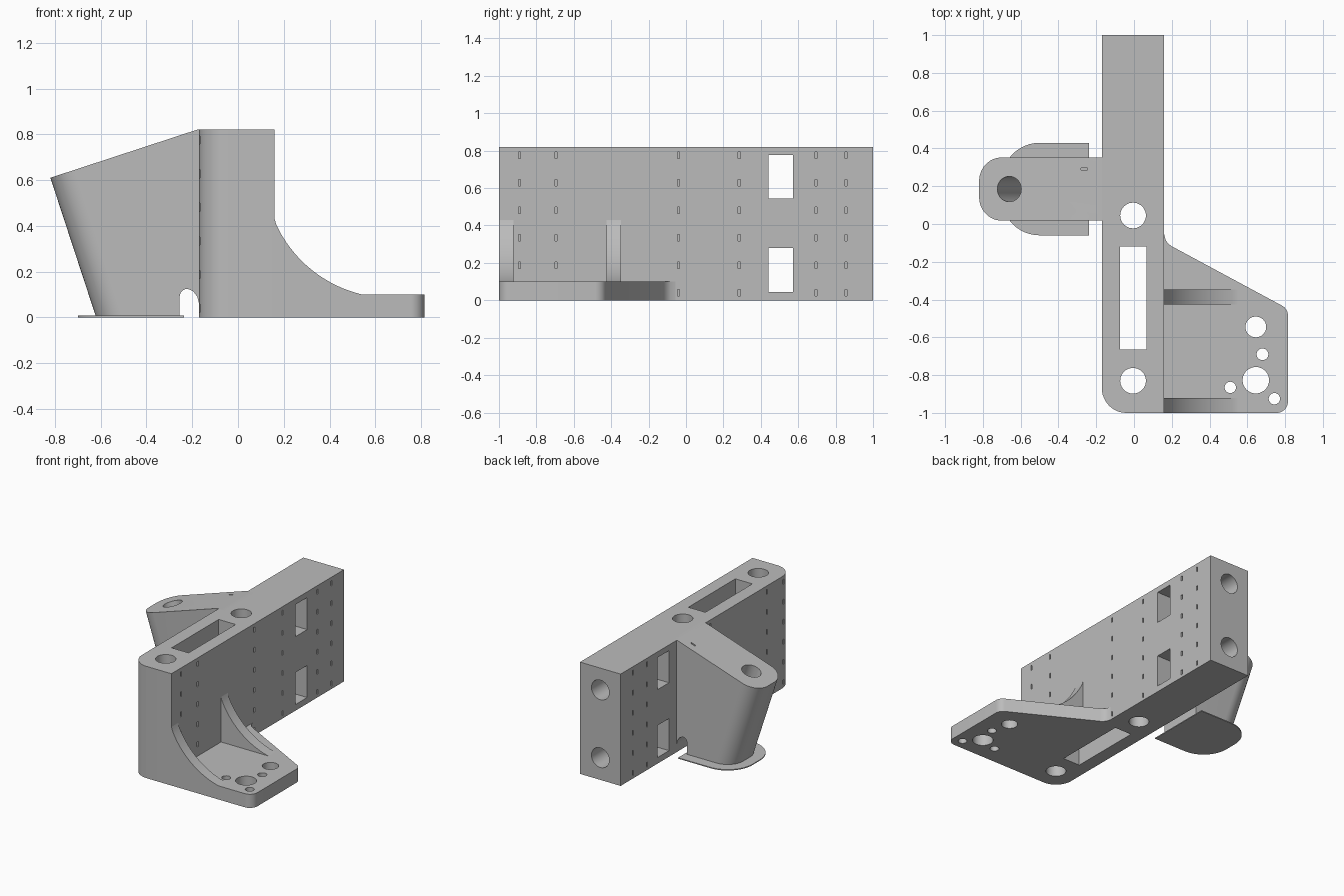
import bpy, bmesh
from math import sin, cos, pi, radians, atan2
from mathutils import Matrix

if "Cube" in bpy.data.objects:
    bpy.data.objects.remove(bpy.data.objects["Cube"])

grey = bpy.data.materials.new("matte_grey")
grey.use_nodes = True
COLOUR = (0.5, 0.5, 0.5, 1)
grey.diffuse_color = COLOUR
grey.node_tree.nodes["Principled BSDF"].inputs["Base Color"].default_value = COLOUR

# Ways to place a flat profile (u, v) extruded along w
PLACE = {"z": lambda u, v, w: (u, v, w),
         "y": lambda u, v, w: (u, w, v),
         "x": lambda u, v, w: (w, u, v)}


def arc(cx, cy, r, start, end, n=12):
    step = radians(end - start) / n
    return [(cx + r * cos(radians(start) + i * step),
             cy + r * sin(radians(start) + i * step)) for i in range(n + 1)]


def circle(cx, cy, r):
    return arc(cx, cy, r, 0, 360, 40)[:-1]


def rect(u0, u1, v0, v1):
    return [(u0, v0), (u1, v0), (u1, v1), (u0, v1)]


def solid(name, prisms, matrix=None):
    """One object from a list of (profile, low, high, axis) prisms."""
    bm = bmesh.new()
    for profile, lo, hi, axis in prisms:
        ends = [[bm.verts.new(PLACE[axis](u, v, w)) for u, v in profile] for w in (lo, hi)]
        bm.faces.new(ends[0])
        bm.faces.new(ends[1])
        for i in range(len(profile)):
            bm.faces.new((ends[0][i - 1], ends[0][i], ends[1][i], ends[1][i - 1]))
    bmesh.ops.recalc_face_normals(bm, faces=bm.faces)
    if matrix:
        bm.transform(matrix)
    mesh = bpy.data.meshes.new(name)
    bm.to_mesh(mesh)
    bm.free()
    mesh.materials.append(grey)
    obj = bpy.data.objects.new(name, mesh)
    bpy.context.collection.objects.link(obj)
    return obj


def select(obj):
    bpy.ops.object.select_all(action="DESELECT")
    obj.select_set(True)
    bpy.context.view_layer.objects.active = obj


def combine(obj, tool, operation="DIFFERENCE"):
    select(obj)
    mod = obj.modifiers.new("cut", "BOOLEAN")
    mod.operation, mod.object, mod.solver = operation, tool, "EXACT"
    bpy.ops.object.modifier_apply(modifier=mod.name)
    bpy.data.objects.remove(tool)


def smooth(obj):
    select(obj)
    bpy.ops.object.shade_smooth_by_angle(angle=radians(30))


LEFT, RIGHT, TOP = -0.17, 0.16, 0.82

# Main upright block with one rounded front corner
block = solid("main_block", [(
    arc(LEFT + 0.13, -0.87, 0.13, 180, 270) + [(RIGHT, -1), (RIGHT, 1), (LEFT, 1)], 0, TOP, "z")])

# Vertical bores, long slot and side windows
openings = [(circle(-0.005, y, 0.068), -0.1, 1, "z") for y in (0.045, -0.83)]
openings.append((rect(-0.073, 0.065, -0.665, -0.12), -0.1, 1, "z"))
openings += [(rect(0.44, 0.573, z, z + 0.235), -0.5, 0.5, "x") for z in (0.045, 0.543)]
combine(block, solid("openings", openings))

# Bores from the back into the windows
combine(block, solid("back_bores", [(circle(-0.005, z, 0.072), 0.5, 1.1, "y") for z in (0.163, 0.66)]))

# Rows of small slits on both sides
slits = []
for y in (-0.89, -0.695, -0.04, 0.285, 0.695, 0.855):
    for row in range(6):
        z = 0.04 + row * 0.147
        hole = rect(y - 0.006, y + 0.006, z - 0.018, z + 0.018)
        if row or y > -0.1:
            slits.append((hole, RIGHT - 0.03, RIGHT + 0.1, "x"))
        if y != 0.285:
            slits.append((hole, LEFT - 0.1, LEFT + 0.03, "x"))
combine(block, solid("slits", slits))
smooth(block)

# Mounting plate with bolt holes
plate = solid("mounting_plate", [(
    [(RIGHT, -1)] + arc(0.755, -0.94, 0.06, 270, 360)
    + arc(0.755, -0.485, 0.06, 0, 62)
    + [(0.2, -0.118), (0.18, -0.103), (0.167, -0.083), (RIGHT, -0.055)], 0, 0.1, "z")])
bolts = [(0.645, -0.545, 0.055), (0.68, -0.69, 0.031), (0.645, -0.827, 0.07),
         (0.51, -0.865, 0.03), (0.743, -0.925, 0.03)]
combine(plate, solid("bolt_holes", [(circle(*b), -0.1, 0.3, "z") for b in bolts]))
smooth(plate)

# Two curved ribs bracing the plate
curve = arc(0.67, 0.64, 0.555, 203, 256.5, 24)
for name, y in (("front_rib", -1), ("rear_rib", -0.425)):
    smooth(solid(name, [([(RIGHT, 0.1), (RIGHT, 0.43)] + curve[1:] + [(0.55, 0.1)], y, y + 0.078, "y")]))

# Leaning side arm, trimmed at the floor, block and block top
lean = Matrix.Translation((-0.82, 0.185, 0.61)) @ Matrix.Rotation(-atan2(0.2, 0.61), 4, "Y")
HALF, R = 0.167, 0.125
arm = solid("side_arm", [(
    arc(R, HALF - R, R, 90, 180) + arc(R, R - HALF, R, 180, 270)
    + [(1.2, -HALF), (1.2, HALF)], -1.3, 0, "z")], lean)
combine(arm, solid("trim", [(rect(-1, -0.12, -1, 1), 0.003, TOP, "z")]), "INTERSECT")

# Arched notch beside the block, leaning bore and a small slit in the arm
combine(arm, solid("notch", [(
    [(-0.255, -0.1)] + arc(-0.22, 0.09, 0.035, 180, 90, 6)
    + [(-0.195, 0.113), (-0.178, 0.09), (LEFT, 0.06), (-0.05, 0.06), (-0.05, -0.1)], -0.5, 0.8, "y")]))
combine(arm, solid("arm_bore", [(circle(0.168, 0, 0.067), -1, 0.2, "z")], lean))
combine(arm, solid("arm_slit", [(rect(-0.28, -0.245, 0.286, 0.296), 0.7, 1, "z")]))
smooth(arm)

# Thin foot under the arm
smooth(solid("thin_foot", [(
    arc(-0.5, 0.23, 0.2, 90, 180) + arc(-0.5, 0.14, 0.2, 180, 270)
    + [(-0.237, -0.06), (-0.237, 0.43)], 0, 0.007, "z")]))
